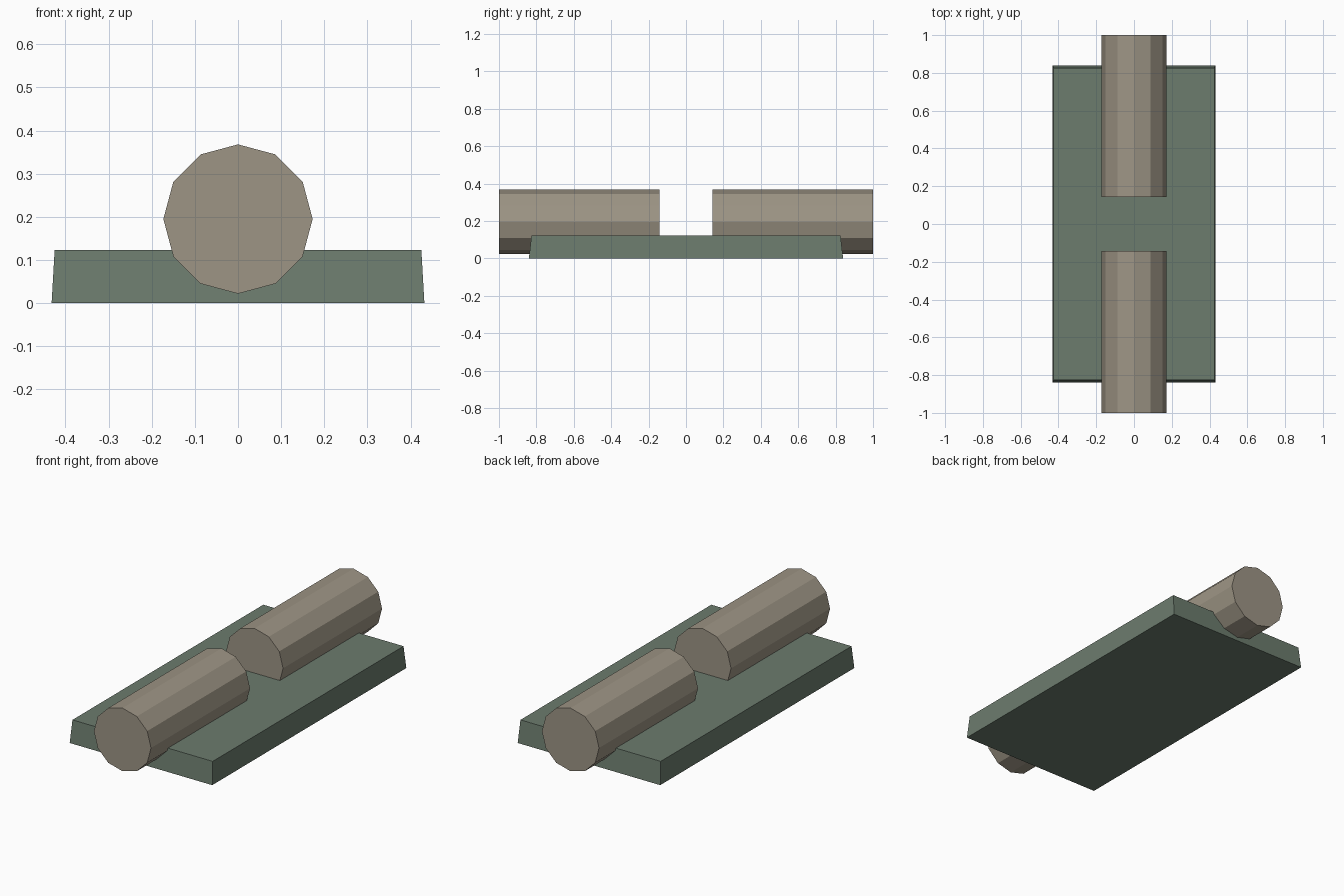
import bpy, bmesh, math
from mathutils import Matrix

if "Cube" in bpy.data.objects:
    bpy.data.objects.remove(bpy.data.objects["Cube"])


def material(name, rgb):
    m = bpy.data.materials.new(name)
    m.diffuse_color = (*rgb, 1)
    m.use_nodes = True
    m.node_tree.nodes["Principled BSDF"].inputs["Base Color"].default_value = m.diffuse_color
    return m


def add_object(name, bm, mat):
    bmesh.ops.recalc_face_normals(bm, faces=bm.faces)
    mesh = bpy.data.meshes.new(name)
    bm.to_mesh(mesh)
    bm.free()
    mesh.materials.append(mat)
    ob = bpy.data.objects.new(name, mesh)
    bpy.context.collection.objects.link(ob)
    return ob


green = material("base_green", (0.15, 0.20, 0.155))
tan = material("roller_tan", (0.34, 0.30, 0.235))

# Base plate: box with slightly drafted sides
HEIGHT = 0.123
bm = bmesh.new()
bmesh.ops.create_cube(bm, size=2)
for v in bm.verts:
    top = v.co.z > 0
    v.co.x *= 0.425 if top else 0.432
    v.co.y *= 0.826 if top else 0.84
    v.co.z = HEIGHT if top else 0
add_object("base_plate", bm, green)

# Two twelve-sided rollers in line, half sunk into the plate
RADIUS, AXIS_Z, INNER, OUTER = 0.173, 0.195, 0.143, 1.0
for name, side in (("front_roller", -1), ("back_roller", 1)):
    bm = bmesh.new()
    place = (Matrix.Translation((0, side * (INNER + OUTER) / 2, AXIS_Z))
             @ Matrix.Rotation(math.pi / 2, 4, 'X'))
    bmesh.ops.create_cone(bm, cap_ends=True, segments=12, radius1=RADIUS,
                          radius2=RADIUS, depth=OUTER - INNER, matrix=place)
    add_object(name, bm, tan)
